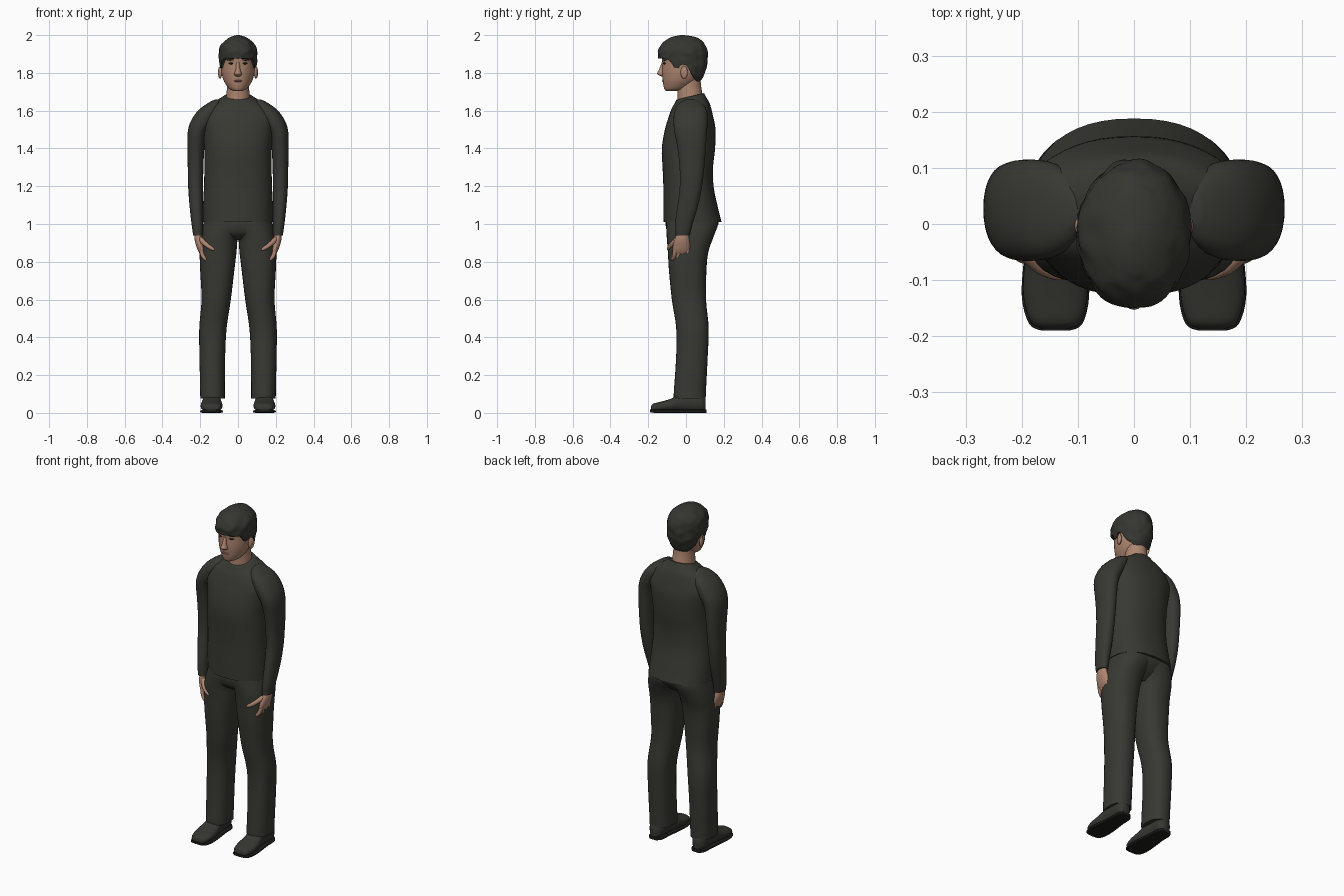
import bpy, math
from mathutils import Vector, noise

if "Cube" in bpy.data.objects:
    bpy.data.objects.remove(bpy.data.objects["Cube"])


def material(name, r, g, b):
    m = bpy.data.materials.new(name)
    m.use_nodes = True
    m.diffuse_color = (r, g, b, 1)
    shader = next(n for n in m.node_tree.nodes if n.type == 'BSDF_PRINCIPLED')
    shader.inputs["Base Color"].default_value = (r, g, b, 1)
    return m


CLOTH = material("dark cloth", .04, .04, .033)
HAIR = material("dark hair", .036, .036, .03)
SHOE = material("shoe leather", .036, .036, .03)
SOLE = material("sole rubber", .012, .012, .011)
SKIN = material("skin", .42, .235, .16)
LIP = material("lips", .3, .14, .1)
EYE = material("eyes and brows", .03, .022, .018)


def finish(obj, mat, mirror):
    obj.data.materials.clear()
    obj.data.materials.append(mat)
    bpy.ops.object.select_all(action='DESELECT')
    obj.select_set(True)
    bpy.context.view_layer.objects.active = obj
    if obj.type == 'CURVE':
        bpy.ops.object.convert(target='MESH')
        obj = bpy.context.object
    bpy.ops.object.mode_set(mode='EDIT')
    bpy.ops.mesh.select_all(action='SELECT')
    bpy.ops.mesh.normals_make_consistent(inside=False)
    bpy.ops.object.mode_set(mode='OBJECT')
    bpy.ops.object.shade_smooth_by_angle(angle=math.radians(50))
    if mirror:
        obj.modifiers.new("Mirror", 'MIRROR').use_mirror_merge = False
    return obj


def spline(rows, steps):
    """Smooth rows of numbers with a Catmull-Rom curve."""
    out = []
    for i in range(len(rows) - 1):
        quad = [rows[max(i - 1, 0)], rows[i], rows[i + 1], rows[min(i + 2, len(rows) - 1)]]
        for s in range(steps):
            t = s / steps
            out.append([b + .5 * t * (c - a + t * (2 * a - 5 * b + 4 * c - d + t * (3 * (b - c) + d - a)))
                        for a, b, c, d in zip(*quad)])
    return out + [rows[-1]]


def loft(name, rows, mat, axis='z', mirror=False, power=2, n=32, steps=4, warp=None):
    """Skin rounded sections; each row is position, low/high across, low/high depth."""
    if len(rows[0]) == 4:
        rows = [(z, -h, h, y0, y1) for z, h, y0, y1 in rows]
    verts, faces = [], []
    rings = spline(rows, steps)
    for t, a0, a1, b0, b1 in rings:
        for k in range(n):
            c, s = math.cos(k * math.tau / n), math.sin(k * math.tau / n)
            c, s = (math.copysign(abs(v) ** (2 / power), v) for v in (c, s))
            a, b = (a0 + a1 + c * (a1 - a0)) / 2, (b0 + b1 + s * (b1 - b0)) / 2
            p = Vector((a, b, t) if axis == 'z' else (a, t, b))
            verts.append(warp(p) if warp else p)
    for r in range(len(rings) - 1):
        for k in range(n):
            j = (k + 1) % n
            faces.append((r * n + k, r * n + j, r * n + n + j, r * n + n + k))
    faces += [range(n), range(len(verts) - n, len(verts))]
    mesh = bpy.data.meshes.new(name)
    mesh.from_pydata(verts, [], [tuple(f) for f in faces])
    obj = bpy.data.objects.new(name, mesh)
    bpy.context.collection.objects.link(obj)
    return finish(obj, mat, mirror)


def blob(name, center, size, mat, mirror=False, turn=0):
    bpy.ops.mesh.primitive_uv_sphere_add(segments=20, ring_count=12)
    obj = bpy.context.object
    obj.name = name
    for v in obj.data.vertices:
        p = Vector(a * b for a, b in zip(v.co, size))
        ct, st = math.cos(turn), math.sin(turn)
        v.co = Vector((p.x * ct - p.y * st, p.x * st + p.y * ct, p.z)) + Vector(center)
    return finish(obj, mat, mirror)


def tube(name, points, radius, mat):
    data = bpy.data.curves.new(name, 'CURVE')
    data.dimensions = '3D'
    data.bevel_depth = radius
    data.bevel_resolution = 2
    data.use_fill_caps = True
    sp = data.splines.new('POLY')
    path = spline(points, 5)
    sp.points.add(len(path) - 1)
    for i, (pt, co) in enumerate(zip(sp.points, path)):
        pt.co = (*co, 1)
        t = i / (len(path) - 1)
        pt.radius = math.sqrt(max(1 - t ** 6, .05)) * (1 - .2 * t)
    obj = bpy.data.objects.new(name, data)
    bpy.context.collection.objects.link(obj)
    return finish(obj, mat, True)


# Sweater: body with a collar that dips at the front
def collar_dip(p):
    p.z += .25 * (p.y - .02) * min(max((p.z - 1.58) / .1, 0), 1)
    return p


loft("sweater_body", [(1.01, .187, -.12, .188), (1.1, .185, -.12, .166), (1.2, .18, -.12, .146),
                      (1.3, .178, -.124, .143), (1.4, .178, -.128, .154), (1.5, .19, -.112, .156),
                      (1.56, .2, -.094, .146), (1.62, .165, -.076, .128), (1.65, .115, -.062, .11),
                      (1.675, .073, -.05, .095)], CLOTH, power=2.3, n=48, warp=collar_dip)
loft("sleeve", [(.94, .185, .237, -.058, .018), (1, .185, .246, -.058, .035), (1.1, .185, .257, -.045, .065),
                (1.2, .185, .264, -.033, .085), (1.3, .183, .266, -.034, .097), (1.4, .178, .268, -.045, .105),
                (1.48, .165, .267, -.06, .11), (1.54, .13, .252, -.066, .115), (1.6, .1, .212, -.06, .11),
                (1.64, .09, .16, -.035, .085), (1.66, .1, .12, 0, .05)], CLOTH, mirror=True, power=2.2)

# Trousers
loft("trouser_leg", [(.075, .07, .2, -.062, .105), (.1, .07, .2, -.065, .105), (.3, .068, .204, -.052, .115),
                     (.45, .06, .205, -.052, .12), (.6, .038, .193, -.075, .106), (.75, .02, .2, -.09, .108),
                     (.85, .008, .203, -.096, .118), (.93, -.002, .197, -.102, .145),
                     (1, -.05, .184, -.105, .17), (1.04, -.05, .175, -.1, .16)], CLOTH, mirror=True, power=2.3)
loft("trouser_seat", [(.915, .05, -.05, .08), (.95, .16, -.095, .13), (1, .183, -.108, .172),
                      (1.04, .175, -.1, .16)], CLOTH, power=2.2)

# Shoes
loft("shoe_upper", [(-.186, .115, .165, .01, .032), (-.175, .095, .184, .008, .048), (-.13, .083, .197, .008, .06),
                    (-.08, .083, .196, .008, .075), (-.03, .09, .188, .008, .1), (.02, .095, .185, .008, .11),
                    (.08, .1, .182, .008, .1), (.104, .118, .165, .01, .085)], SHOE, axis='y', mirror=True, power=2.4)
loft("shoe_sole", [(-.19, .115, .165, .004, .018), (-.178, .092, .187, .001, .017), (-.13, .08, .2, 0, .015),
                   (-.06, .083, .196, 0, .015), (.02, .093, .187, 0, .015), (.08, .096, .185, 0, .016),
                   (.108, .115, .168, 0, .018)], SOLE, axis='y', mirror=True, power=5)

# Hands
loft("palm", [(.96, .194, .227, -.045, .01), (.92, .188, .23, -.06, .018), (.88, .178, .22, -.07, .022),
              (.855, .174, .21, -.07, .02), (.84, .178, .2, -.06, .01)], SKIN, mirror=True, n=20)
for i, tip in enumerate((.806, .796, .798, .812)):
    y = -.056 + .022 * i
    tube("finger_%d" % (i + 1), [(.195, y, .87), (.188, y - .006, .835), (.165, y - .016, tip)], .0125, SKIN)
tube("thumb", [(.2, -.045, .92), (.165, -.078, .888), (.124, -.095, .862)], .0145, SKIN)

# Neck and head
loft("neck", [(1.62, .068, -.045, .09), (1.68, .062, -.045, .088), (1.73, .058, -.045, .08),
              (1.79, .058, -.04, .075)], SKIN)
loft("head", [(1.704, .02, -.105, -.05), (1.713, .043, -.114, 0), (1.735, .062, -.12, .04),
              (1.76, .076, -.123, .065), (1.79, .085, -.126, .085), (1.82, .089, -.126, .095),
              (1.85, .091, -.125, .1), (1.88, .09, -.128, .1), (1.92, .085, -.12, .095),
              (1.96, .055, -.085, .065)], SKIN)
loft("nose", [(1.782, .01, -.132, -.11), (1.788, .019, -.144, -.11), (1.798, .019, -.153, -.11),
              (1.82, .012, -.142, -.11), (1.855, .009, -.128, -.11)], SKIN, n=16)
blob("ear", (.095, -.01, 1.802), (.01, .02, .033), SKIN, True, -.3)
blob("eye", (.036, -.114, 1.85), (.014, .006, .005), EYE, True, .3)
blob("eyebrow", (.038, -.115, 1.868), (.021, .006, .004), EYE, True, .3)
blob("mouth", (0, -.118, 1.757), (.023, .01, .006), LIP)

# Hair: a slightly lumpy cap cut along the hairline
LINE = [(-.2, 1.885), (-.09, 1.87), (-.06, 1.826), (-.04, 1.826), (-.025, 1.845),
        (.005, 1.84), (.03, 1.79), (.06, 1.75), (.2, 1.75)]


def hairline(p):
    for (ya, za), (yb, zb) in zip(LINE, LINE[1:]):
        if ya <= p.y < yb:
            p.z = max(p.z, za + (zb - za) * (p.y - ya) / (yb - ya))
    if p.z < 1.98:
        p += Vector((p.x, p.y, 0)) * .06 * noise.noise(p * 28)
    return p


loft("hair", [(1.74, .055, -.05, .065), (1.78, .088, -.11, .092), (1.82, .096, -.13, .107), (1.86, .1, -.142, .114),
              (1.9, .102, -.149, .114), (1.94, .094, -.14, .106), (1.97, .07, -.112, .083),
              (1.99, .04, -.075, .05), (2, .008, -.03, -.01)], HAIR, n=64, steps=6, warp=hairline)
